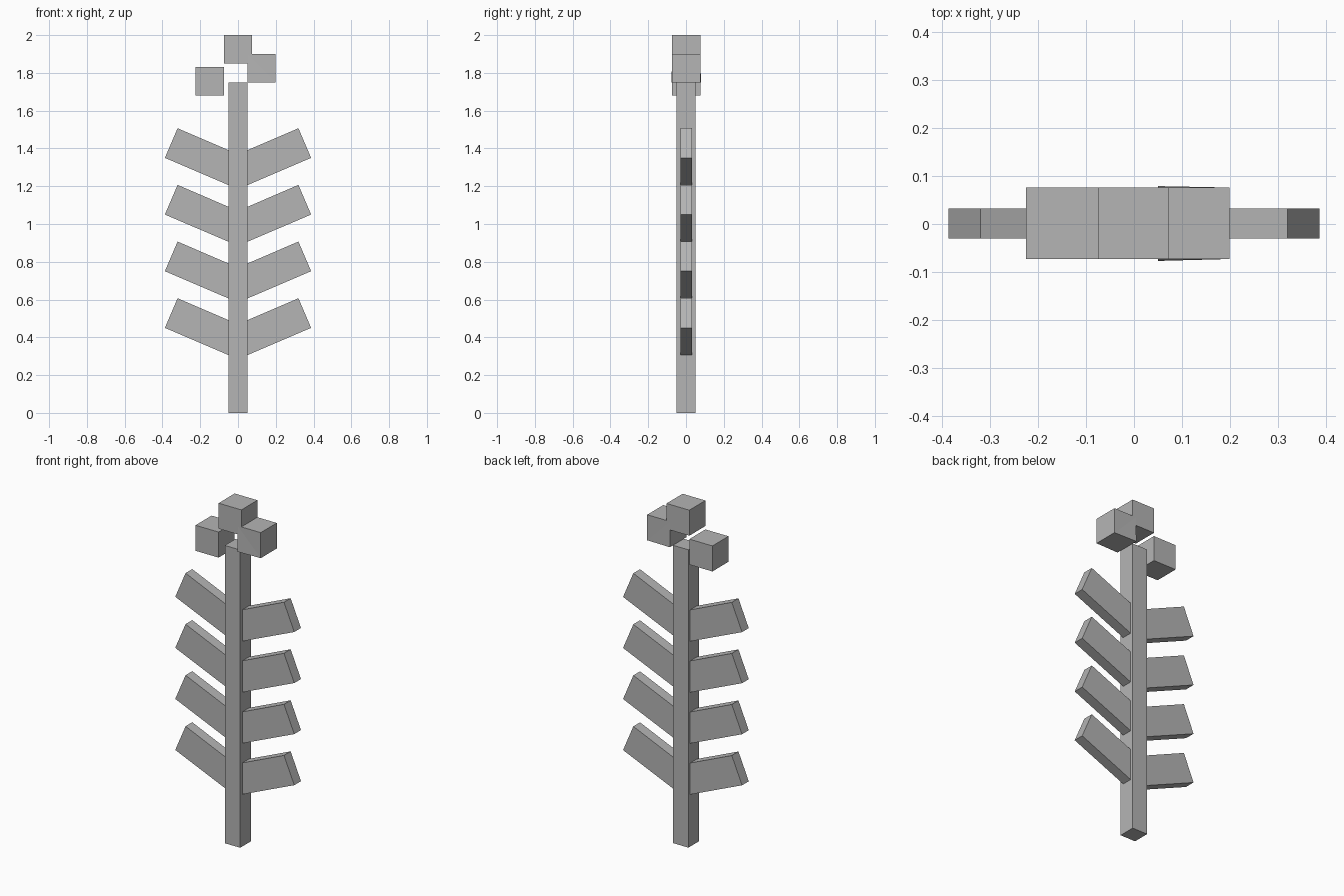
import bpy
import bmesh

if "Cube" in bpy.data.objects:
    bpy.data.objects.remove(bpy.data.objects["Cube"])

grey = bpy.data.materials.new("grey")
grey.diffuse_color = (0.46, 0.46, 0.46, 1)
grey.use_nodes = True
grey.node_tree.nodes["Principled BSDF"].inputs["Base Color"].default_value = grey.diffuse_color


def prism(name, outline, y0, y1):
    """Extrude an x-z outline from y0 (front) to y1 (back)."""
    bm = bmesh.new()
    front = [bm.verts.new((x, y0, z)) for x, z in outline]
    back = [bm.verts.new((x, y1, z)) for x, z in outline]
    n = len(outline)
    bm.faces.new(front)
    bm.faces.new(back[::-1])
    for i in range(n):
        j = (i + 1) % n
        bm.faces.new((front[i], back[i], back[j], front[j]))
    bmesh.ops.recalc_face_normals(bm, faces=bm.faces)
    mesh = bpy.data.meshes.new(name)
    bm.to_mesh(mesh)
    bm.free()
    mesh.materials.append(grey)
    obj = bpy.data.objects.new(name, mesh)
    bpy.context.collection.objects.link(obj)
    return obj


def rect(x0, x1, z0, z1):
    return [(x0, z0), (x1, z0), (x1, z1), (x0, z1)]


# Square stem
prism("stem", rect(-0.05, 0.05, 0, 1.75), -0.051, 0.049)

# Four pairs of upward slanting leaves
leaf = [(0.048, 0.305), (0.387, 0.45), (0.32, 0.607), (0.048, 0.49)]
for level in range(4):
    for side, label in ((1, "right"), (-1, "left")):
        outline = [(side * x, z + 0.3 * level) for x, z in leaf]
        prism(f"leaf_{label}_{level + 1}", outline, -0.03, 0.032)

# Three blossom cubes
prism("blossom_top", rect(-0.075, 0.073, 1.85, 2.0), -0.073, 0.076)
prism("blossom_left", rect(-0.225, -0.075, 1.68, 1.83), -0.073, 0.076)
blossom = prism("blossom_right", rect(0.05, 0.199, 1.75, 1.9), -0.073, 0.076)

# Right blossom bulges slightly at its lower inner edge, folded on the diagonal
bm = bmesh.new()
bm.from_mesh(blossom.data)
for face in list(bm.faces):
    if abs(face.normal.y) > 0.9:
        ends = [v for v in face.verts if (v.co.x < 0.1) == (v.co.z > 1.8)]
        bmesh.utils.face_split(face, ends[0], ends[1])
for v in bm.verts:
    if v.co.x < 0.1 and v.co.z < 1.8:
        v.co.y += 0.003 if v.co.y > 0 else -0.004
bm.to_mesh(blossom.data)
bm.free()
